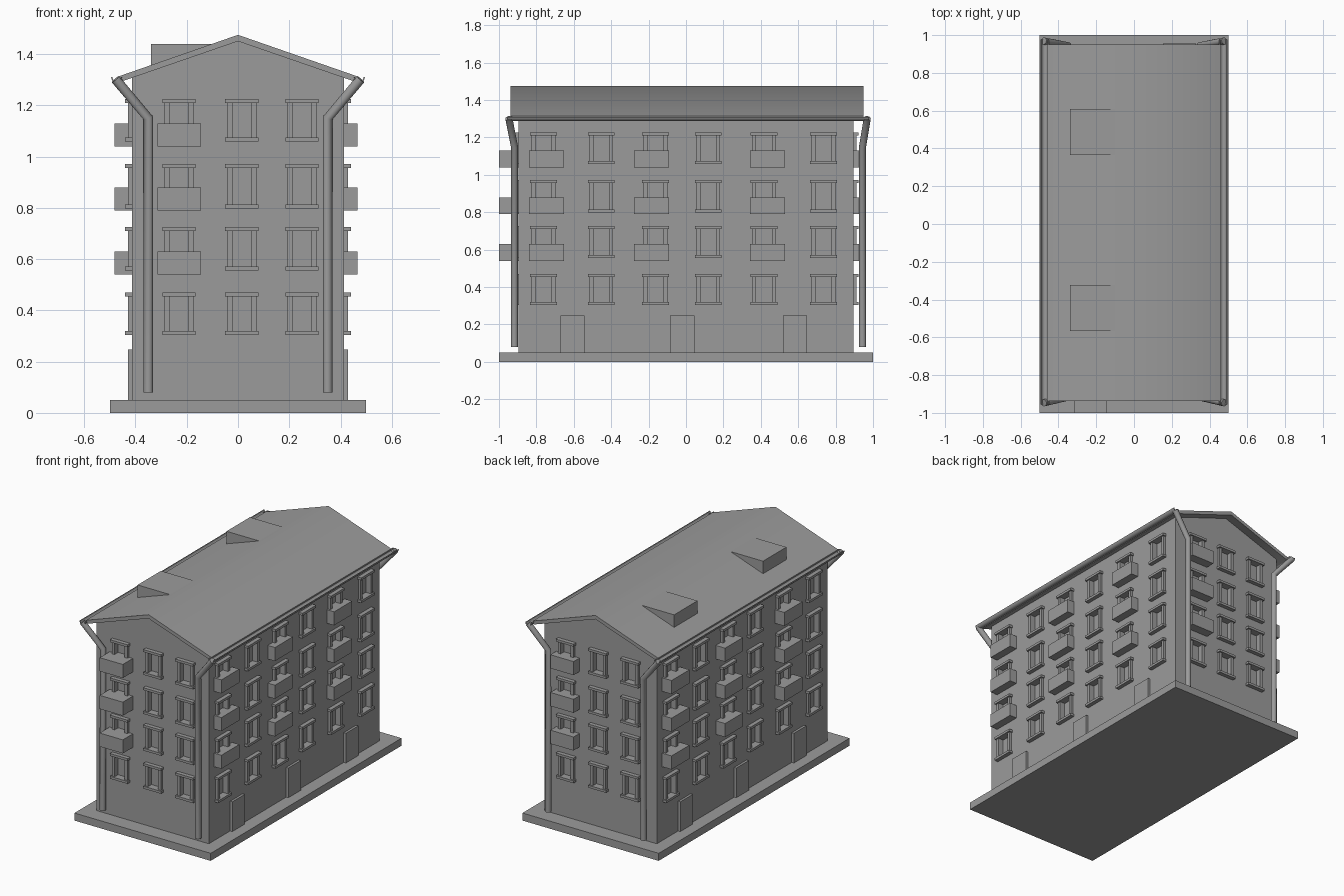
import bpy, bmesh, math
from mathutils import Matrix

if "Cube" in bpy.data.objects:
    bpy.data.objects.remove(bpy.data.objects["Cube"])


def boxes_object(name, boxes):
    """One mesh object from (x0,x1,y0,y1,z0,z1) boxes."""
    bm = bmesh.new()
    for x0, x1, y0, y1, z0, z1 in boxes:
        size = Matrix.Diagonal((abs(x1 - x0), abs(y1 - y0), abs(z1 - z0), 1))
        mid = Matrix.Translation(((x0 + x1) / 2, (y0 + y1) / 2, (z0 + z1) / 2))
        bmesh.ops.create_cube(bm, size=1, matrix=mid @ size)
    return finish(name, bm)


def prism(name, profile, y0, y1):
    """Extrude an x-z profile along y."""
    bm = bmesh.new()
    face = bm.faces.new([bm.verts.new((x, y0, z)) for x, z in profile])
    new = bmesh.ops.extrude_face_region(bm, geom=[face])["geom"]
    bmesh.ops.translate(bm, vec=(0, y1 - y0, 0),
                        verts=[g for g in new if isinstance(g, bmesh.types.BMVert)])
    bmesh.ops.recalc_face_normals(bm, faces=bm.faces)
    return finish(name, bm)


grey = bpy.data.materials.new("dark_grey")
grey.diffuse_color = (0.33, 0.33, 0.33, 1)
grey.use_nodes = True
grey.node_tree.nodes["Principled BSDF"].inputs["Base Color"].default_value = grey.diffuse_color


def finish(name, bm):
    mesh = bpy.data.meshes.new(name)
    bm.to_mesh(mesh)
    bm.free()
    mesh.materials.append(grey)
    obj = bpy.data.objects.new(name, mesh)
    bpy.context.collection.objects.link(obj)
    return obj


def activate(obj):
    bpy.ops.object.select_all(action="DESELECT")
    obj.select_set(True)
    bpy.context.view_layer.objects.active = obj


def smooth(obj):
    activate(obj)
    bpy.ops.object.shade_smooth_by_angle(angle=math.radians(42))


WX, WY = 0.413, 0.895   # wall half sizes


def on_wall(side, u0, u1, depth, z0, z1, inset=0.01):
    """Box on a facade: u runs along the wall, depth points outward."""
    axis, s = side
    wall = WX if axis == "x" else WY
    n0, n1 = s * (wall - inset), s * (wall + depth)
    lo, hi = min(n0, n1), max(n0, n1)
    return (lo, hi, u0, u1, z0, z1) if axis == "x" else (u0, u1, lo, hi, z0, z1)


# Base slab, walls with gables
boxes_object("base_slab", [(-0.5, 0.5, -1, 1, 0, 0.05)])
walls = prism("walls", [(-WX, 0.04), (WX, 0.04), (WX, 1.31), (0, 1.46), (-WX, 1.31)], -WY, WY)

# Roof slab and dormers
smooth(prism("roof", [(0, 1.475), (0.46, 1.315), (0.455, 1.293), (0, 1.45),
                      (-0.455, 1.293), (-0.46, 1.315)], -0.937, 0.95))
boxes_object("dormers", [(-0.34, -0.09, y, y + 0.245, 1.34, 1.44) for y in (-0.567, 0.365)])

# Facades: side, window centres, window width, balcony centres, balcony width, depth, doors
long_win = (-0.762, -0.452, -0.163, 0.12, 0.417, 0.735)
long_bal = (-0.746, -0.184, 0.436)
doors = (-0.607, -0.02, 0.583)
neg = lambda t: tuple(-v for v in t)
facades = {
    "right": (("x", 1), long_win, 0.142, long_bal, 0.188, 0.053, doors),
    "left": (("x", -1), neg(long_win), 0.142, neg(long_bal), 0.188, 0.069, neg(doors)),
    "front": (("y", -1), (-0.23, 0.015, 0.25), 0.13, (-0.23,), 0.17, 0.105, ()),
    "back": (("y", 1), (0.245, 0.008, -0.228), 0.13, (0.24,), 0.17, 0.062, ()),
}
rows = ((0.303, 0.47), (0.555, 0.725), (0.798, 0.972), (1.058, 1.225))
openings = []
for label, (side, wins, w, bals, bw, depth, drs) in facades.items():
    frames = []
    for u in wins:
        h = w / 2
        for z0, z1 in rows:
            frames.append(on_wall(side, u - h, u + h, 0.027, z1 - 0.016, z1, 0.03))   # lintel
            frames.append(on_wall(side, u - h, u + h, 0.027, z0, z0 + 0.016, 0.03))   # sill
            for a in (-h + 0.008, h - 0.028):                                         # jambs
                frames.append(on_wall(side, u + a, u + a + 0.02, 0.017,
                                      z0 + 0.01, z1 - 0.01, 0.03))
            openings.append(on_wall(side, u - h + 0.018, u + h - 0.018, 0.01,
                                    z0 + 0.008, z1 - 0.008, 0.02))
    boxes_object(label + "_window_frames", frames)
    boxes_object(label + "_balconies",
                 [on_wall(side, u - bw / 2, u + bw / 2, depth, z, z + 0.09, 0.03)
                  for u in bals for z in (0.54, 0.79, 1.04)])
    if drs:
        boxes_object(label + "_doors",
                     [on_wall(side, u - 0.065, u + 0.065, 0.016, 0.04, 0.247) for u in drs])

# Recess the window panes into the walls
cutter = boxes_object("window_cutter", openings)
cutter.hide_render = True
cut = walls.modifiers.new("recess", "BOOLEAN")
cut.object = cutter
cut.solver = "EXACT"
activate(walls)
bpy.ops.object.modifier_apply(modifier=cut.name)
bpy.data.objects.remove(cutter)

# Half-round gutters along both eaves
arc = [math.pi + math.pi * i / 6 for i in range(7)]
for s, label in ((1, "right"), (-1, "left")):
    section = [(s * 0.473 + 0.022 * math.cos(a), 1.31 + 0.022 * math.sin(a)) for a in arc]
    section += [(s * 0.473 + 0.017 * math.cos(a), 1.31 + 0.017 * math.sin(a)) for a in reversed(arc)]
    smooth(prism(label + "_gutter", section, -0.955, 0.978))

# Corner downpipes
for sx in (1, -1):
    for y, ytop in ((-0.917, -0.947), (0.944, 0.969)):
        curve = bpy.data.curves.new("downpipe", "CURVE")
        curve.dimensions = "3D"
        curve.bevel_depth = 0.019
        curve.bevel_resolution = 4
        curve.use_fill_caps = True
        curve.materials.append(grey)
        path = [(sx * 0.35, y, 0.08), (sx * 0.35, y, 1.15), (sx * 0.478, ytop, 1.302)]
        spline = curve.splines.new("POLY")
        spline.points.add(len(path) - 1)
        for p, co in zip(spline.points, path):
            p.co = (*co, 1)
        pipe = bpy.data.objects.new("downpipe", curve)
        bpy.context.collection.objects.link(pipe)
        activate(pipe)
        bpy.ops.object.convert(target="MESH")
        smooth(bpy.context.view_layer.objects.active)
